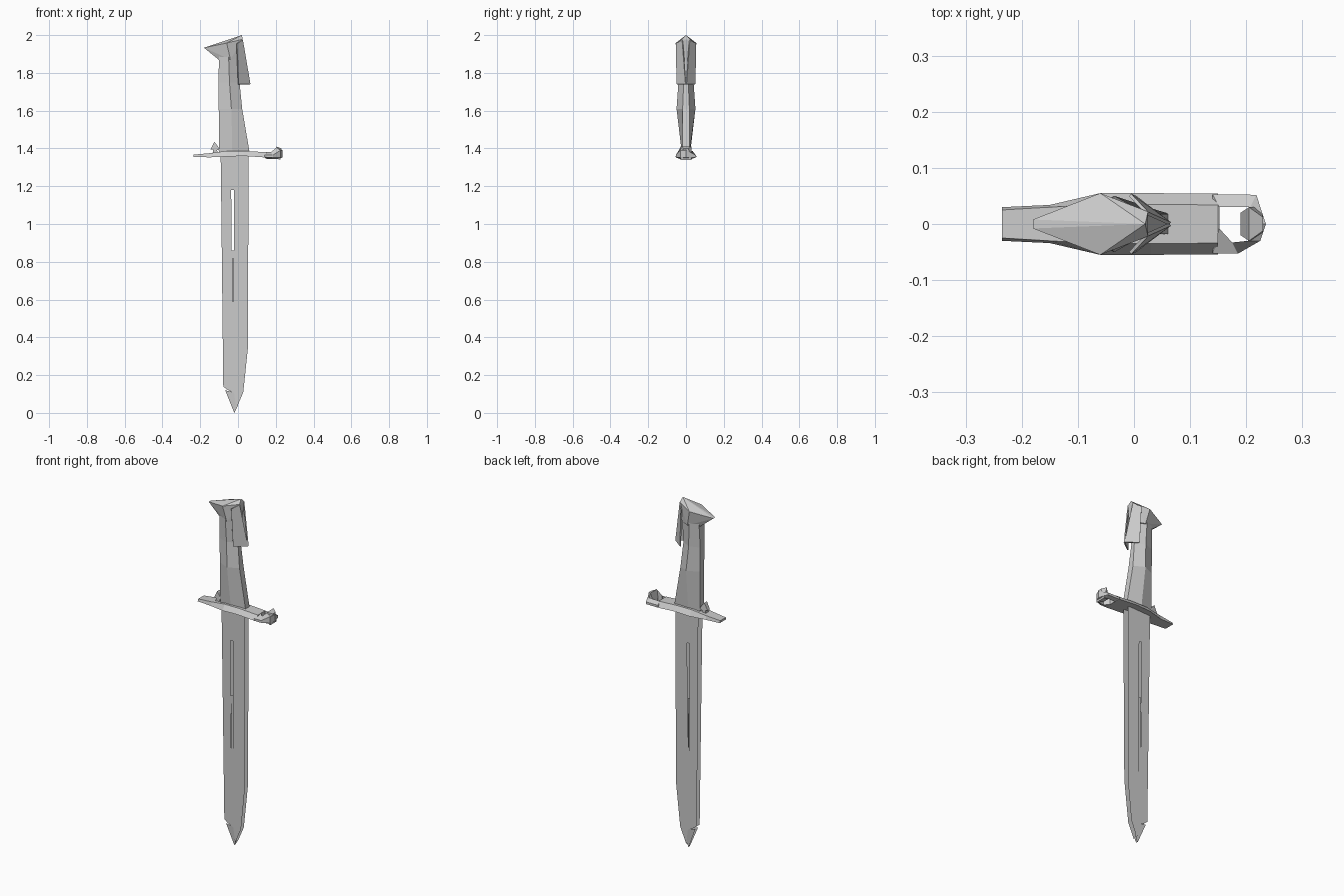
import bpy, bmesh, math
from mathutils import Vector

cube = bpy.data.objects.get("Cube")
if cube:
    bpy.data.objects.remove(cube, do_unlink=True)

steel = bpy.data.materials.new("plain_grey")
steel.use_nodes = True
GREY = (0.6, 0.6, 0.6, 1)
steel.diffuse_color = GREY
steel.node_tree.nodes["Principled BSDF"].inputs["Base Color"].default_value = GREY


def finish(name, bm, recalc=True):
    if recalc:
        bmesh.ops.recalc_face_normals(bm, faces=bm.faces[:])
    mesh = bpy.data.meshes.new(name)
    bm.to_mesh(mesh)
    bm.free()
    mesh.materials.append(steel)
    ob = bpy.data.objects.new(name, mesh)
    bpy.context.collection.objects.link(ob)
    return ob


def loft(name, rings, closed=False):
    """Skin a list of equal-length point rings, with end caps unless closed."""
    bm = bmesh.new()
    vs = [[bm.verts.new(p) for p in r] for r in rings]
    n = len(vs[0])
    pairs = list(zip(vs, vs[1:] + vs[:1])) if closed else list(zip(vs, vs[1:]))
    for a, b in pairs:
        for i in range(n):
            j = (i + 1) % n
            bm.faces.new((a[i], a[j], b[j], b[i]))
    if not closed:
        bm.faces.new(vs[0][::-1])
        bm.faces.new(vs[-1])
    return finish(name, bm)


def hull(name, pts):
    """Faceted solid around points; every point is mirrored across y."""
    bm = bmesh.new()
    for x, y, z in pts:
        for s in ((1, -1) if y else (1,)):
            bm.verts.new((x, y * s, z))
    res = bmesh.ops.convex_hull(bm, input=bm.verts[:])
    bmesh.ops.delete(bm, geom=[v for v in bm.verts if not v.link_faces], context='VERTS')
    return finish(name, bm)


def sheets(name, outlines, depth):
    """Flat plates on both faces of the blade, set at y = depth(z)."""
    bm = bmesh.new()
    for s in (-1, 1):
        for outline in outlines:
            vs = [bm.verts.new((x, s * depth(z), z)) for x, z in outline]
            f = bm.faces.new(vs)
            f.normal_update()
            if f.normal.y * s < 0:
                f.normal_flip()
    return finish(name, bm, recalc=False)


# Blade: paired hollow-ground plates with a long slot
shoulder = [(-0.092, 1.37), (0.055, 1.37), (0.055, 1.2), (-0.02, 1.18),
            (-0.036, 1.18), (-0.08, 1.24), (-0.09, 1.24)]
spine_plate = [(-0.09, 1.24), (-0.08, 1.24), (-0.036, 1.18), (-0.03, 0.11),
               (-0.06, 0.125), (-0.078, 0.14)]
edge_plate = [(-0.02, 1.18), (0.055, 1.2), (0.053, 0.35), (0.028, 0.11),
              (-0.01, 0.02), (-0.02, 0.1)]
sheets("blade", [shoulder, spine_plate, edge_plate],
       lambda z: 0.012 + 0.005 * z)
sheets("blade_tip", [[(-0.068, 0.12), (-0.03, 0.11), (-0.01, 0.1),
                      (0.0, 0.04), (-0.02, 0)]], lambda z: 0.004 + 0.07 * z)
sheets("blade_fuller", [[(-0.037, 0.86), (-0.018, 0.86),
                         (-0.016, 0.08), (-0.034, 0.08)]], lambda z: 0.009)

# Fine slots beside the fuller
sheets("blade_slots", [[(x, a), (x + 0.005, a), (x + 0.005, b), (x, b)]
                       for x, a, b in ((0.015, 0.71, 0.4), (-0.03, 0.82, 0.58))],
       lambda z: 0.014 + 0.005 * z)


# Guard: bar with sloping sides; x, bottom and top half width, bottom and top z
def guard_ring(x, w0, w1, z0, z1):
    return [(x, -w0, z0), (x, w0, z0), (x, w1, z1), (x, -w1, z1)]


loft("guard", [guard_ring(*s) for s in (
    (-0.235, 0.03, 0.025, 1.355, 1.367), (-0.15, 0.034, 0.03, 1.353, 1.375),
    (-0.06, 0.055, 0.035, 1.357, 1.387), (0.03, 0.055, 0.035, 1.36, 1.387),
    (0.15, 0.054, 0.034, 1.352, 1.38))])

# Barrel ring at the end of the guard, with uneven facets
outer = [(0.14, -0.053), (0.185, -0.053), (0.225, -0.03), (0.235, 0),
         (0.218, 0.052), (0.14, 0.053)]
inner = [(0.152, -0.008), (0.175, -0.033), (0.203, -0.03), (0.214, 0),
         (0.207, 0.03), (0.152, 0.03)]
ring = []
for i, ((ox, oy), (ix, iy)) in enumerate(zip(outer, inner)):
    top = 1.405 if i in (2, 3) else 1.38
    ring.append([(ox, oy, 1.352), (ox, oy, top - 0.015), (ix, iy, top), (ix, iy, 1.345)])
loft("barrel_ring", ring, closed=True)
hull("ring_lug", [(0.19, 0.02, 1.35), (0.225, 0.03, 1.34), (0.23, 0.012, 1.4),
                  (0.205, 0.03, 1.41), (0.212, 0.012, 1.37)])

# Small latch beside the grip
hull("latch_stem", [(-0.135, 0.012, 1.37), (-0.105, 0.012, 1.37),
                    (-0.13, 0.012, 1.405), (-0.115, 0.012, 1.405)])
hull("latch_head", [(-0.145, 0.01, 1.395), (-0.1, 0.018, 1.39),
                    (-0.125, 0.012, 1.435), (-0.105, 0.015, 1.41)])


# Grip: faceted, swelling at the sides; z, three x stations, three half widths
def grip_ring(z, xs, ws):
    half = list(zip(xs, ws))
    return [(x, -w, z) for x, w in half] + [(x, w, z) for x, w in half[::-1]]


loft("grip", [grip_ring(*s) for s in (
    (1.375, (-0.1, -0.03, 0.062), (0.018, 0.022, 0.018)),
    (1.61, (-0.102, -0.035, 0.022), (0.018, 0.05, 0.018)),
    (1.75, (-0.104, -0.045, 0.008), (0.02, 0.04, 0.012)),
    (1.89, (-0.1, -0.05, 0.012), (0.025, 0.045, 0.018)))])

# Pommel: beaked cap
hull("pommel", [(-0.18, 0.008, 1.933), (-0.06, 0.055, 1.958), (0.025, 0.022, 1.978),
                (0.02, 0, 2.0), (-0.1, 0.018, 1.868), (-0.04, 0.045, 1.87),
                (0.012, 0.02, 1.87)])

# Pommel flaps hanging behind the grip
bm = bmesh.new()
for s in (-1, 1):
    quad = [(-0.005, 0.054, 1.955), (0.026, 0.021, 1.975),
            (0.066, 0.003, 1.74), (0.004, 0.05, 1.74)]
    vs = [bm.verts.new((x, y * s, z)) for x, y, z in quad]
    f = bm.faces.new(vs)
    f.normal_update()
    if f.normal.y * s < 0:
        f.normal_flip()
flaps = finish("pommel_flaps", bm, recalc=False)
solid = flaps.modifiers.new("thickness", 'SOLIDIFY')
solid.thickness = 0.006
